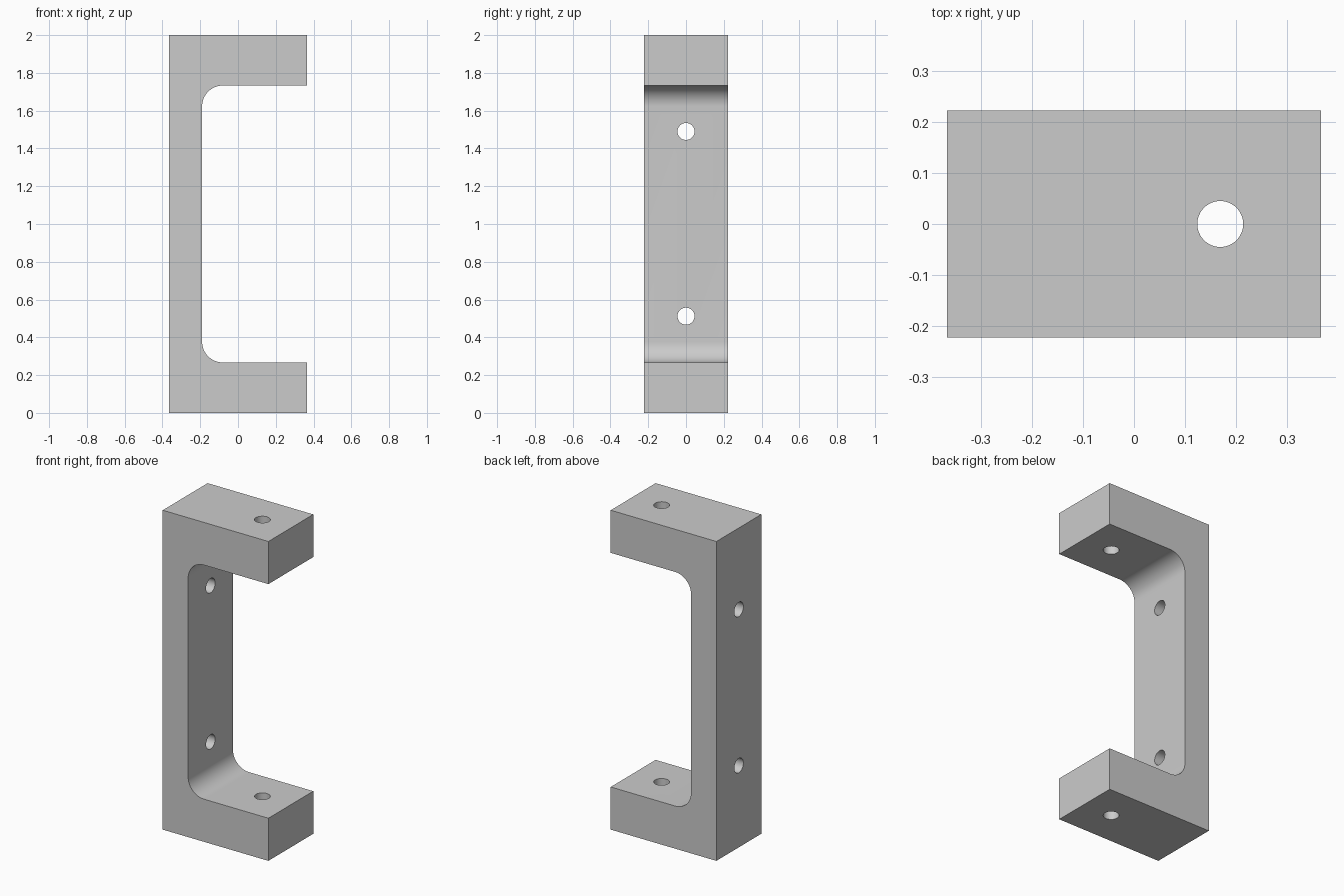
import bpy, bmesh, math

cube = bpy.data.objects.get("Cube")
if cube:
    bpy.data.objects.remove(cube, do_unlink=True)

# Main dimensions
HALF_X, HALF_Y, HEIGHT = 0.366, 0.222, 2.0
WALL_X = -0.19       # inner face of the upright
ARM = 0.267          # arm thickness
FILLET = 0.11
HOLE_R = 0.045

grey = bpy.data.materials.new("plain grey")
grey.use_nodes = True
colour = (0.6, 0.6, 0.6, 1)
grey.diffuse_color = colour
grey.node_tree.nodes["Principled BSDF"].inputs["Base Color"].default_value = colour


def fillet(cx, cz, start, end, steps=16):
    """Points along an inner corner arc, angles in degrees."""
    angles = [math.radians(start + (end - start) * i / steps) for i in range(steps + 1)]
    return [(cx + FILLET * math.cos(a), cz + FILLET * math.sin(a)) for a in angles]


# C-shaped side profile, extruded across the depth
fx = WALL_X + FILLET
profile = [(-HALF_X, 0), (HALF_X, 0), (HALF_X, ARM)]
profile += fillet(fx, ARM + FILLET, 270, 180)
profile += fillet(fx, HEIGHT - ARM - FILLET, 180, 90)
profile += [(HALF_X, HEIGHT - ARM), (HALF_X, HEIGHT), (-HALF_X, HEIGHT)]

bm = bmesh.new()
face = bm.faces.new([bm.verts.new((x, -HALF_Y, z)) for x, z in profile])
extruded = bmesh.ops.extrude_face_region(bm, geom=[face])["geom"]
moved = [v for v in extruded if isinstance(v, bmesh.types.BMVert)]
bmesh.ops.translate(bm, verts=moved, vec=(0, 2 * HALF_Y, 0))
bmesh.ops.recalc_face_normals(bm, faces=bm.faces)
mesh = bpy.data.meshes.new("bracket")
bm.to_mesh(mesh)
bm.free()
mesh.materials.append(grey)
bracket = bpy.data.objects.new("bracket", mesh)
bpy.context.collection.objects.link(bracket)


def drill(name, location, length, rotation=(0, 0, 0)):
    """Cut a round through hole in the bracket."""
    bpy.ops.mesh.primitive_cylinder_add(vertices=48, radius=HOLE_R, depth=length,
                                        location=location, rotation=rotation)
    cutter = bpy.context.object
    cutter.name = name
    cutter.data.materials.append(grey)
    cutter.hide_render = True
    mod = bracket.modifiers.new(name, 'BOOLEAN')
    mod.operation = 'DIFFERENCE'
    mod.solver = 'EXACT'
    mod.object = cutter
    bpy.ops.object.select_all(action='DESELECT')
    bracket.select_set(True)
    bpy.context.view_layer.objects.active = bracket
    bpy.ops.object.modifier_apply(modifier=name)
    bpy.data.objects.remove(cutter, do_unlink=True)


# Arm holes run vertically, upright holes run sideways
drill("arm_holes", (0.169, 0, HEIGHT / 2), 3)
for z in (0.512, HEIGHT - 0.512 + 0.002):
    drill("upright_hole", (-0.28, 0, z), 0.5, (0, math.pi / 2, 0))

bpy.ops.object.shade_smooth_by_angle(angle=math.radians(30))
